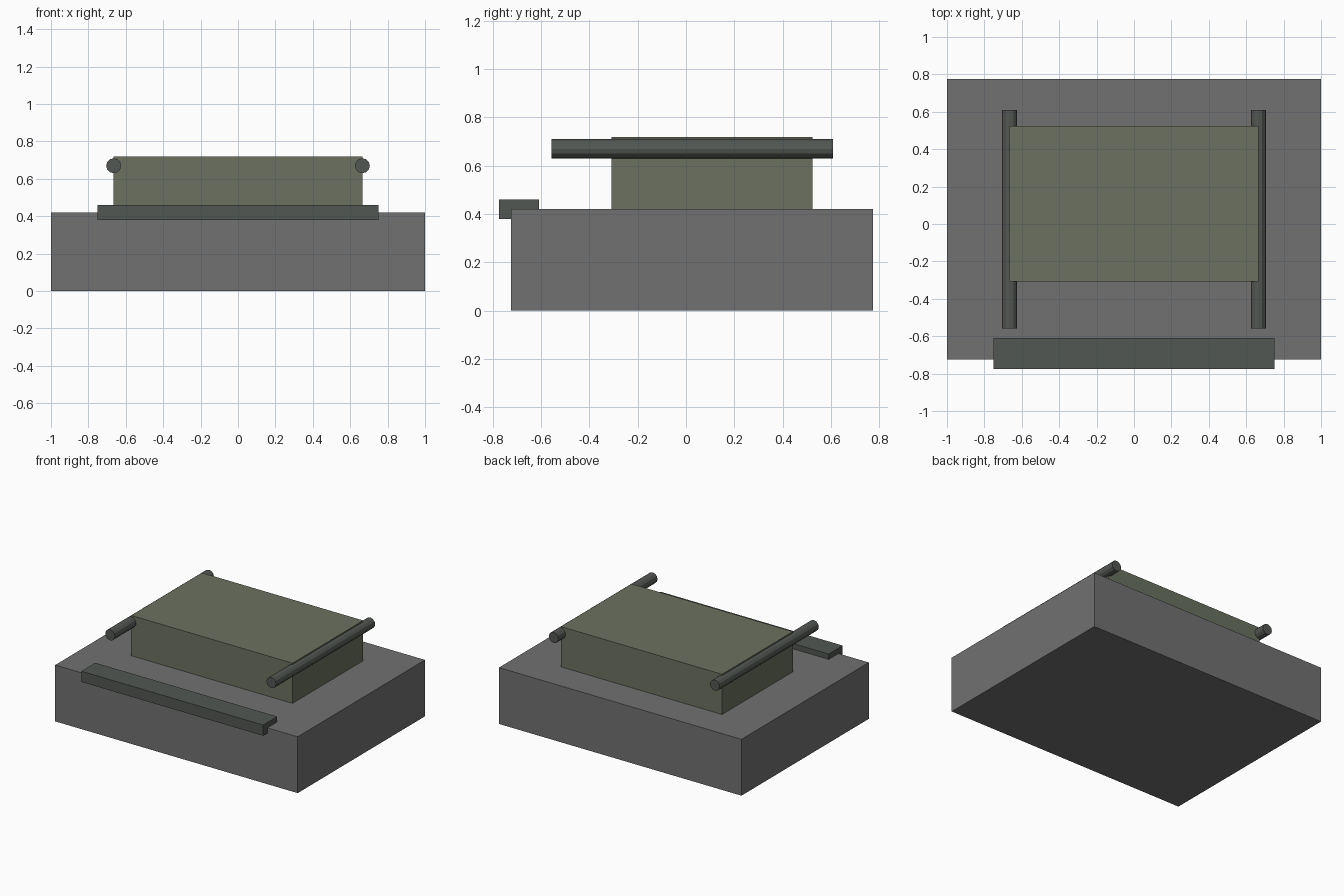
import bpy
from math import pi

if "Cube" in bpy.data.objects:
    bpy.data.objects.remove(bpy.data.objects["Cube"])


def material(name, rgb):
    m = bpy.data.materials.new(name)
    m.diffuse_color = (*rgb, 1)
    m.use_nodes = True
    m.node_tree.nodes["Principled BSDF"].inputs["Base Color"].default_value = m.diffuse_color
    return m


grey = material("stone_grey", (0.16, 0.165, 0.16))
olive = material("olive", (0.145, 0.165, 0.115))
dark = material("dark_metal", (0.085, 0.095, 0.085))


def box(name, lo, hi, mat):
    center = [(a + b) / 2 for a, b in zip(lo, hi)]
    bpy.ops.mesh.primitive_cube_add(size=1, location=center)
    ob = bpy.context.object
    ob.name = name
    ob.scale = [b - a for a, b in zip(lo, hi)]
    bpy.ops.object.transform_apply(location=False, rotation=False, scale=True)
    ob.data.materials.append(mat)


# Wide base block
box("base", (-1, -0.725, 0), (1, 0.775, 0.42), grey)
# Raised block on top
box("upper_block", (-0.665, -0.308, 0.42), (0.665, 0.525, 0.72), olive)
# Front bar overhanging the base edge
box("front_bar", (-0.75, -0.775, 0.38), (0.75, -0.61, 0.46), dark)

# Side rails along the upper edges
for side, label in ((-1, "left"), (1, "right")):
    bpy.ops.mesh.primitive_cylinder_add(
        vertices=12, radius=0.04, depth=1.167,
        location=(side * 0.665, 0.026, 0.67), rotation=(pi / 2, 0, 0))
    rail = bpy.context.object
    rail.name = label + "_rail"
    rail.data.materials.append(dark)
